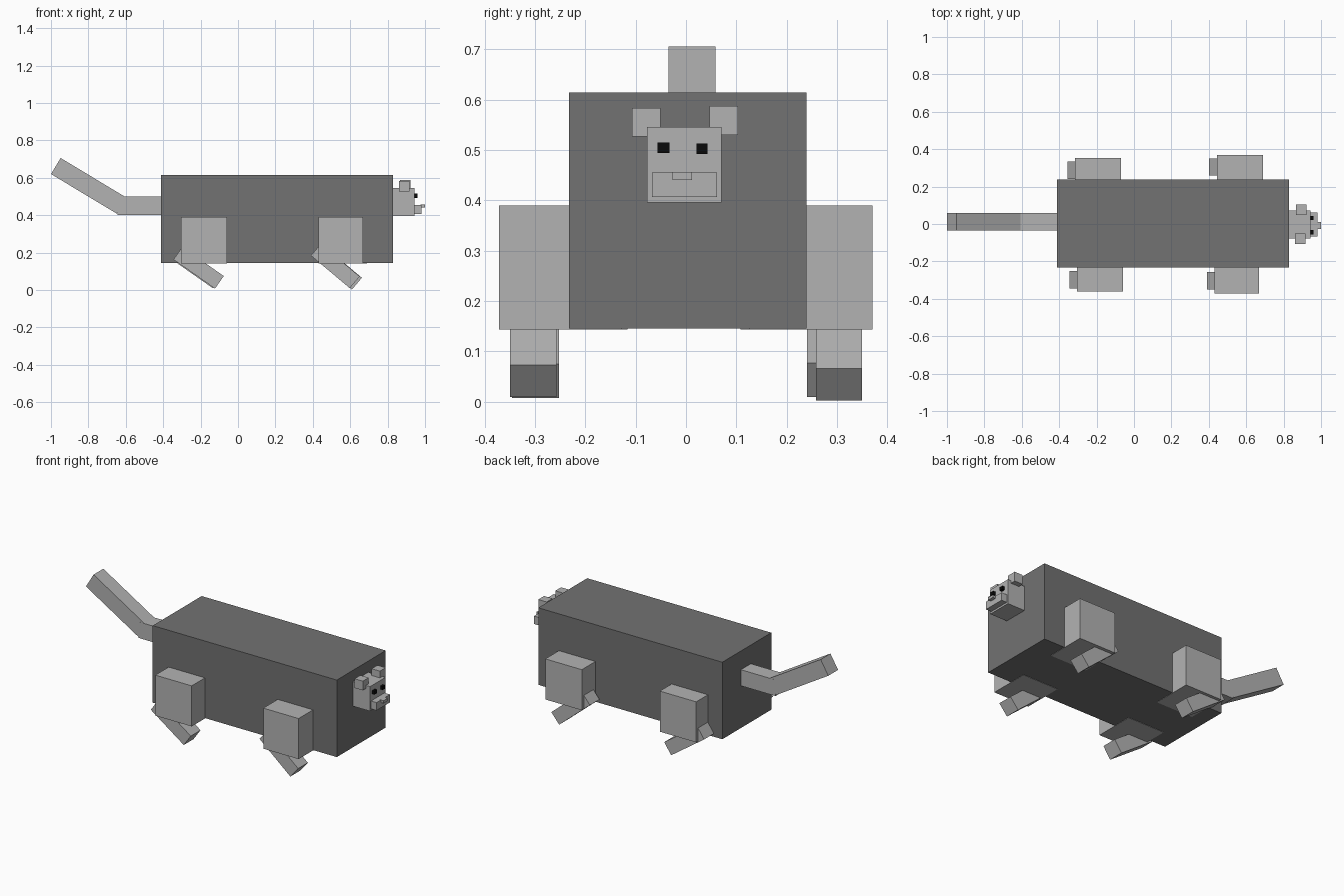
import bpy, bmesh, math
from mathutils import Matrix, Vector

if "Cube" in bpy.data.objects:
    bpy.data.objects.remove(bpy.data.objects["Cube"])


def material(name, value):
    m = bpy.data.materials.new(name)
    m.diffuse_color = (value, value, value, 1)
    m.use_nodes = True
    m.node_tree.nodes["Principled BSDF"].inputs["Base Color"].default_value = m.diffuse_color
    return m


DARK = material("dark_grey", 0.168)
LIGHT = material("light_grey", 0.45)
BLACK = material("black", 0.003)


def box(name, x, y, z, mat, matrix=Matrix.Identity(4)):
    """Box spanning the (min, max) ranges, then moved by matrix."""
    bm = bmesh.new()
    bmesh.ops.create_cube(bm, size=1)
    for v in bm.verts:
        v.co = matrix @ Vector([r[0] + (c + 0.5) * (r[1] - r[0])
                                for c, r in zip(v.co, (x, y, z))])
    mesh = bpy.data.meshes.new(name)
    bm.to_mesh(mesh)
    bm.free()
    mesh.materials.append(mat)
    obj = bpy.data.objects.new(name, mesh)
    bpy.context.collection.objects.link(obj)
    return obj


def tilted(name, corner, y, length, thick, degrees, mat):
    """Box starting at a lower (x, z) corner and sloping down along +x."""
    m = (Matrix.Translation((corner[0], 0, corner[1]))
         @ Matrix.Rotation(math.radians(degrees), 4, 'Y'))
    return box(name, (0, length), y, (0, thick), mat, m)


# Body
box("body", (-0.412, 0.828), (-0.232, 0.239), (0.145, 0.614), DARK)

# Head with muzzle and nose
box("head", (0.82, 0.944), (-0.077, 0.071), (0.396, 0.546), LIGHT)
box("muzzle", (0.94, 0.981), (-0.068, 0.062), (0.407, 0.455), LIGHT)
box("nose", (0.975, 1.0), (-0.027, 0.012), (0.44, 0.456), LIGHT)

# Ears and eyes
box("ear_right", (0.86, 0.916), (-0.107, -0.051), (0.527, 0.583), LIGHT)
box("ear_left", (0.867, 0.923), (0.047, 0.103), (0.53, 0.587), LIGHT)
box("eye_right", (0.938, 0.96), (-0.057, -0.033), (0.494, 0.515), BLACK)
box("eye_left", (0.938, 0.96), (0.021, 0.043), (0.492, 0.513), BLACK)

# Tail: level root and raised end
box("tail_root", (-0.645, -0.40), (-0.036, 0.06), (0.402, 0.50), LIGHT)
tilted("tail_end", (-1.0, 0.62), (-0.035, 0.059), 0.41, 0.1, 31, LIGHT)

# Legs: name, thigh x, thigh y, shin corner, shin y, shin tilt
legs = [
    ("front_right", (0.43, 0.668), (-0.371, -0.127), (0.39, 0.184), (-0.35, -0.257), 40),
    ("front_left", (0.443, 0.689), (0.126, 0.370), (0.402, 0.177), (0.258, 0.35), 40),
    ("rear_right", (-0.305, -0.06), (-0.360, -0.116), (-0.345, 0.163), (-0.346, -0.252), 35),
    ("rear_left", (-0.315, -0.07), (0.108, 0.352), (-0.356, 0.165), (0.24, 0.334), 35),
]
for name, tx, ty, corner, sy, tilt in legs:
    box(name + "_thigh", tx, ty, (0.143, 0.39), LIGHT)
    tilted(name + "_shin", corner, sy, 0.271, 0.082, tilt, LIGHT)
